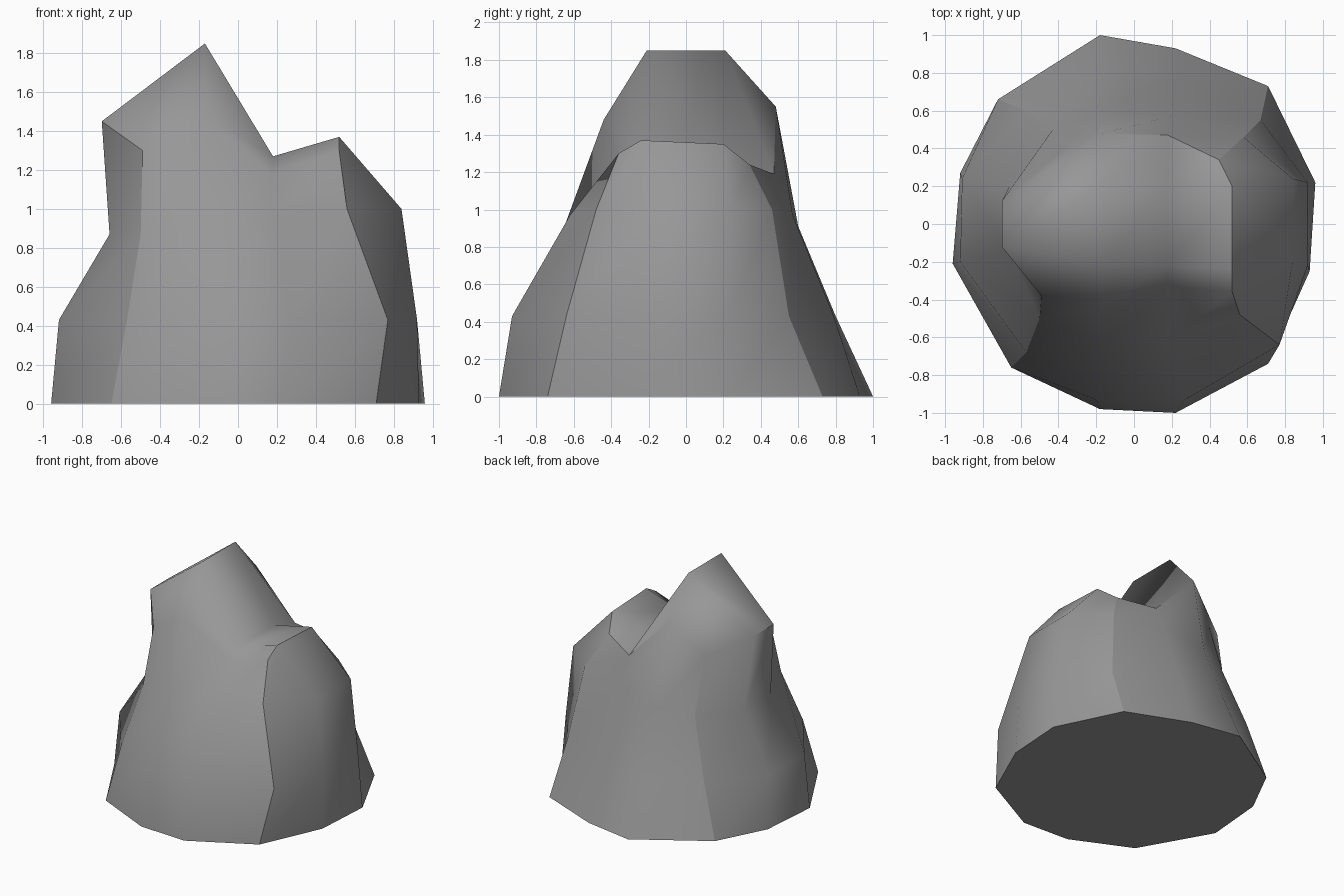
import bpy
import bmesh
import math

default_cube = bpy.data.objects.get("Cube")
if default_cube:
    bpy.data.objects.remove(default_cube, do_unlink=True)


def make_material(name, value):
    material = bpy.data.materials.new(name)
    colour = (value, value, value, 1.0)
    material.diffuse_color = colour
    material.use_nodes = True
    shader = material.node_tree.nodes["Principled BSDF"]
    shader.inputs["Base Color"].default_value = colour
    shader.inputs["Roughness"].default_value = 0.9
    return material


# Wall spines: (x, y) at the ground, the foot and the shoulder,
# keyed by their column (left to right) and row (front to back)
spines = {
    (0, 0): [(-.65, -.76), (-.57, -.68), (-.50, -.50)],
    (1, 0): [(-.18, -.98), (-.20, -.93), (-.17, -.65)],
    (2, 0): [(.22, -1.0), (.27, -.93), (.18, -.62)],
    (3, 0): [(.71, -.74), (.77, -.64), (.56, -.48)],
    (3, 1): [(.93, -.25), (.92, -.22), (.84, -.20)],
    (3, 2): [(.96, .22), (.92, .22), (.84, .24)],
    (3, 3): [(.71, .73), (.67, .55), (.58, .46)],
    (2, 3): [(.22, .93), (.22, .79), (.20, .57)],
    (1, 3): [(-.18, 1.0), (-.18, .80), (-.17, .60)],
    (0, 3): [(-.72, .66), (-.58, .60), (-.43, .50)],
    (0, 2): [(-.92, .27), (-.91, .24), (-.66, .20)],
    (0, 1): [(-.96, -.21), (-.92, -.20), (-.66, -.14)],
}
foot_height = .43
shoulder_heights = (.87, .91, .97, 1.0)

# Crest columns: x, then (y, z) from the front rim to the back rim
crest = [
    (-.70, [(-.38, 1.30), (-.12, 1.45), (.12, 1.45), (.36, 1.30)]),
    (-.17, [(-.44, 1.48), (-.21, 1.85), (.21, 1.85), (.48, 1.55)]),
    (.18, [(-.33, 1.18), (-.22, 1.27), (.21, 1.27), (.47, 1.19)]),
    (.52, [(-.36, 1.30), (-.24, 1.37), (.20, 1.35), (.34, 1.24)]),
]
corner_x = {(0, 0): -.49, (0, 3): -.42, (3, 3): .45}

bm = bmesh.new()

# Crest surface with its two peaks
top = {}
for column, (x, profile) in enumerate(crest):
    for row, (y, z) in enumerate(profile):
        key = (column, row)
        top[key] = bm.verts.new((corner_x.get(key, x), y, z))
for i in range(len(crest) - 1):
    for j in range(len(crest) - 1):
        bm.faces.new([top[i, j], top[i + 1, j], top[i + 1, j + 1], top[i, j + 1]])

# Walls from the ground to the rim
uprights = []
for key, path in spines.items():
    heights = (0, foot_height, shoulder_heights[key[0]])
    upright = [bm.verts.new((x, y, z)) for (x, y), z in zip(path, heights)]
    uprights.append(upright + [top[key]])
for index, left in enumerate(uprights):
    right = uprights[(index + 1) % len(uprights)]
    for k in range(len(left) - 1):
        bm.faces.new([left[k], right[k], right[k + 1], left[k + 1]])

# Flat underside
bm.faces.new([upright[0] for upright in reversed(uprights)])
bmesh.ops.recalc_face_normals(bm, faces=bm.faces[:])

# Smooth faces, with creases at the ground, the wall corners and the steep rim
for face in bm.faces:
    face.smooth = True
for index, (key, upright) in enumerate(zip(spines, uprights)):
    following = uprights[(index + 1) % len(uprights)]
    bm.edges.get((upright[0], following[0])).smooth = False
    rim = bm.edges.get((upright[-1], following[-1]))
    rim.smooth = rim.calc_face_angle() < math.radians(35)
    if key[0] in (0, 3) and key[1] in (0, 3):
        for low, high in zip(upright, upright[1:]):
            bm.edges.get((low, high)).smooth = False

mesh = bpy.data.meshes.new("rock")
bm.to_mesh(mesh)
bm.free()
mesh.materials.append(make_material("stone grey", .31))
rock = bpy.data.objects.new("rock", mesh)
bpy.context.collection.objects.link(rock)
